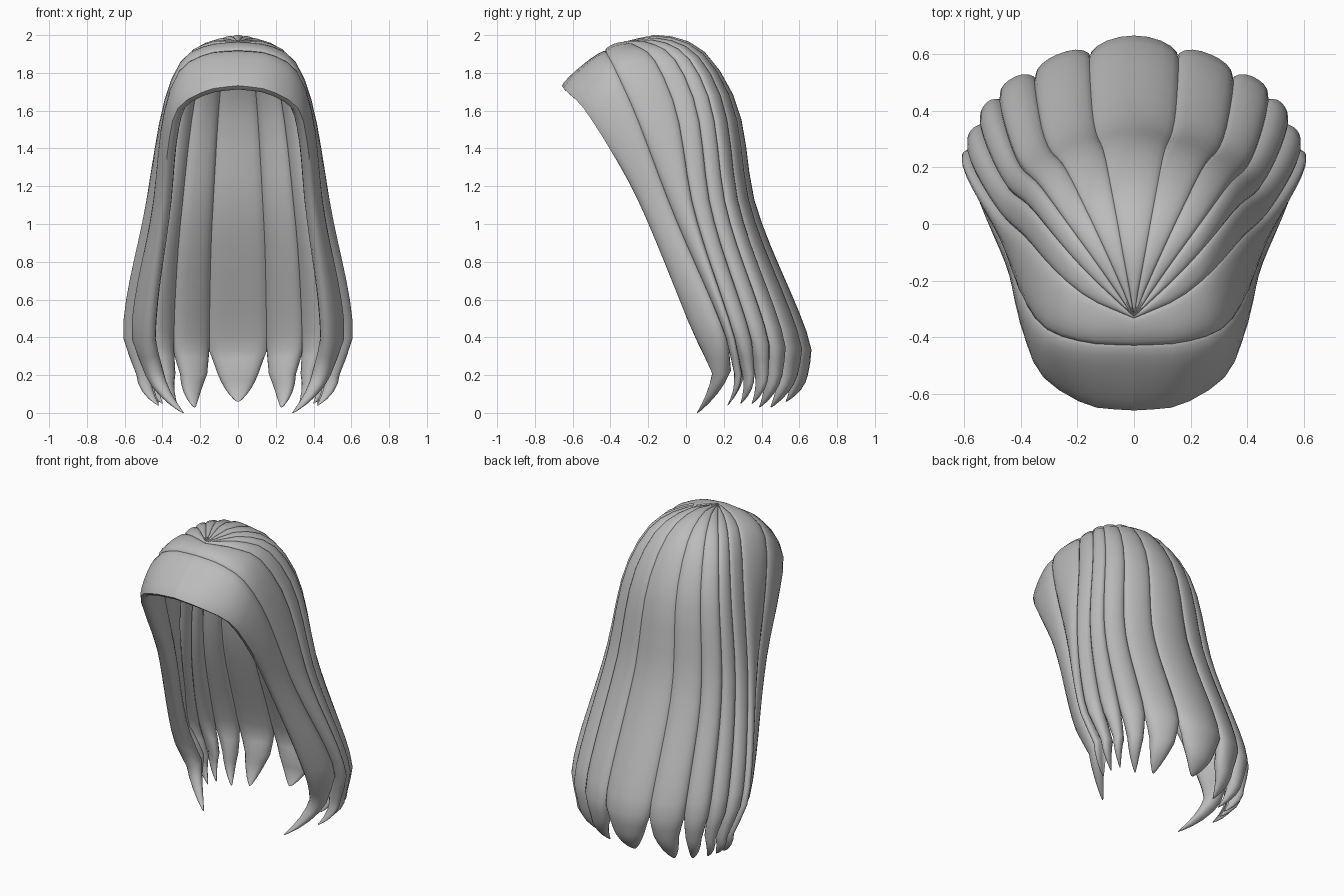
import bpy, bmesh, math
from mathutils import Vector

if "Cube" in bpy.data.objects:
    bpy.data.objects.remove(bpy.data.objects["Cube"])

hair = bpy.data.materials.new("hair grey")
hair.diffuse_color = (0.5, 0.5, 0.5, 1)
hair.use_nodes = True
hair.node_tree.nodes["Principled BSDF"].inputs["Base Color"].default_value = hair.diffuse_color

# Guide curves from the parting down to the ends, back centre round to the face
KEYS = [0, .35, .66, .82, 1]
STEPS = [0, 1, 2, 3, 4.5, 7, 8]
back = [(0, -.33, 1.965), (0, -.12, 2), (0, .1, 1.91), (0, .275, 1.62),
        (0, .37, 1.1), (0, .655, .38), (0, .645, .2)]
corner = [(0, -.33, 1.965), (.13, -.13, 1.975), (.24, .04, 1.88), (.32, .17, 1.62),
          (.38, .26, 1.1), (.44, .5, .4), (.41, .5, .2)]
side = [(0, -.34, 1.965), (.16, -.28, 1.95), (.29, -.18, 1.87), (.395, -.06, 1.6),
        (.49, .04, 1.1), (.605, .26, .44), (.54, .31, .2)]
temple = [(0, -.44, 1.925), (.17, -.43, 1.91), (.32, -.38, 1.82), (.405, -.27, 1.58),
          (.465, -.09, 1.1), (.585, .18, .44), (.51, .23, .2)]
face = [(0, -.668, 1.745), (.17, -.65, 1.72), (.335, -.55, 1.62), (.39, -.42, 1.42),
        (.42, -.25, 1.1), (.495, .02, .42), (.46, .11, .2)]
GUIDES = [[Vector(p) for p in g] for g in (back, corner, side, temple, face)]


def hermite(xs, ps, x):
    """Smooth curve through points ps at parameters xs."""
    i = max(0, min(len(xs) - 2, sum(1 for v in xs if v <= x) - 1))

    def slope(j):
        a, b = max(j - 1, 0), min(j + 1, len(xs) - 1)
        return (ps[b] - ps[a]) / (xs[b] - xs[a])
    h = xs[i + 1] - xs[i]
    s = (x - xs[i]) / h
    return (ps[i] * (2*s**3 - 3*s**2 + 1) + slope(i) * h * (s**3 - 2*s**2 + s)
            + ps[i + 1] * (3*s**2 - 2*s**3) + slope(i + 1) * h * (s**3 - s**2))


def scalp(t, k):
    """Point on the overall hair surface; negative t is the mirrored side."""
    ps = [hermite(STEPS, g, k) for g in GUIDES]
    first = ps[1].copy()
    first.x *= -1
    p = hermite([-KEYS[1]] + KEYS, [first] + ps, abs(t))
    if t < 0:
        p.x *= -1
    return p


def normal(t, k):
    k, t = max(k, .3), min(t, .98)
    dt = scalp(t + .02, k) - scalp(t - .02, k)
    dk = scalp(t, min(k + .1, 8)) - scalp(t, k - .1)
    return dt.cross(dk).normalized()


OUT, INN, ROWS = 11, 7, 20     # points across each face, rows along a lock


def lock(name, t0, t1, tip, groove, thick, mirrored=True):
    """One flattened, tapering lock of hair; groove is its edge depth at the root."""
    tm, half = (t0 + t1) / 2, (t1 - t0) / 2
    outer = [(-math.cos(math.pi * i / (OUT - 1)), 1) for i in range(OUT)]
    inner = [(math.cos(math.pi * i / (INN + 1)), -1) for i in range(1, INN + 1)]
    rings = []
    for r in range(ROWS + 1):
        k = 8 * r / ROWS
        w = 1.05 - .28 * max(0, (k - 6.9) / 1.1) ** 1.5    # narrows near the end
        g = groove + (.05 - groove) * min(k / 7, 1) ** 1.3
        d = thick + (.045 - thick) * min(k / 6, 1)
        ring = []
        for u, sgn in outer + inner:
            t = min(tm + half * w * u, 1)
            t *= 1 - .4 * (1 - abs(t)) ** 2 * (1 - min(k / 5, 1))   # back locks widen downward
            lens = math.sqrt(max(0, 1 - abs(u) ** 2.4))
            p = scalp(t, k) + normal(t, k) * ((g if sgn > 0 else -d) * lens - g)
            if mirrored and k < 2:
                p.x = max(p.x, 0)
            ring.append(p)
        rings.append(ring)
    # pointed, curling end
    base = rings[-1]
    c = sum(base, Vector()) / len(base)
    tip = Vector(tip)
    for f, s in ((.25, .84), (.5, .64), (.75, .4), (.93, .18), (1, .06)):
        q = c.lerp(tip, f) + Vector((c.x * .18, .06, -.02)) * f * (1 - f)
        rings.append([q + (p - c) * s for p in base])

    bm = bmesh.new()
    vs = [[bm.verts.new(p) for p in r] for r in rings]
    n = len(vs[0])
    for a, b in zip(vs, vs[1:]):
        for i in range(n):
            j = (i + 1) % n
            bm.faces.new((a[i], a[j], b[j], b[i]))
    bm.faces.new(vs[0])
    bm.faces.new(vs[-1])
    bmesh.ops.remove_doubles(bm, verts=bm.verts, dist=.0005)
    bmesh.ops.recalc_face_normals(bm, faces=bm.faces)
    me = bpy.data.meshes.new(name)
    bm.to_mesh(me)
    bm.free()
    me.materials.append(hair)
    ob = bpy.data.objects.new(name, me)
    bpy.context.collection.objects.link(ob)
    if mirrored:
        ob.modifiers.new("mirror", 'MIRROR').use_mirror_merge = False
    bpy.ops.object.select_all(action='DESELECT')
    ob.select_set(True)
    bpy.context.view_layer.objects.active = ob
    bpy.ops.object.shade_smooth_by_angle(angle=math.radians(50))


# Back centre lock, then mirrored locks round to the face
lock("back_lock", -.125, .125, (0, .53, .06), .008, .03, False)
lock("back_side_lock", .125, .28, (.23, .45, .03), .008, .03)
lock("rear_corner_lock", .28, .42, (.32, .39, .03), .008, .03)
lock("rear_side_lock", .42, .54, (.4, .35, .05), .008, .03)
lock("side_lock", .54, .66, (.42, .29, .05), .01, .03)
lock("temple_lock", .66, .82, (.42, .22, .04), .012, .03)
lock("front_lock", .82, 1, (.29, .06, 0), .025, .05)
